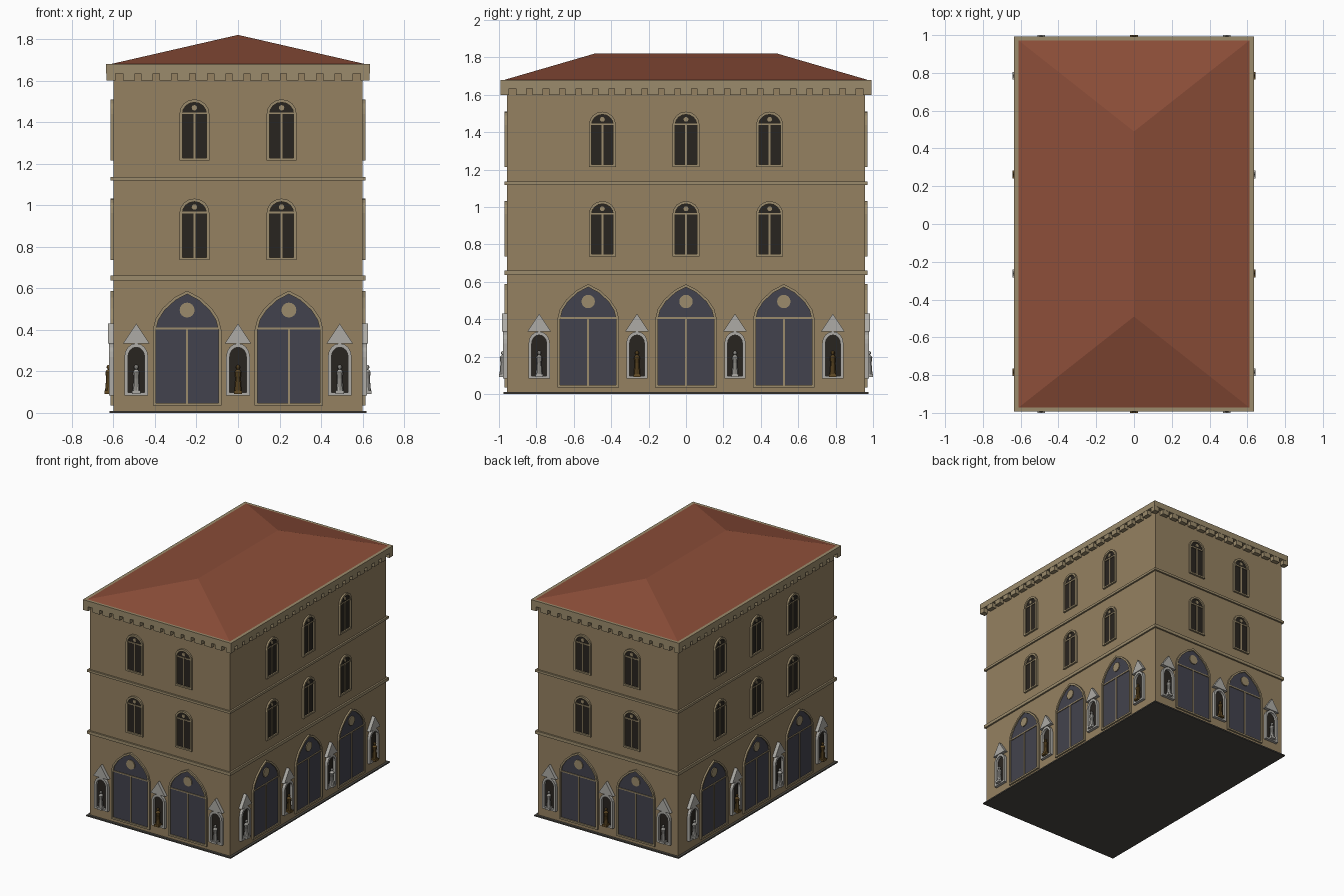
import bpy, bmesh, math
from mathutils import Matrix, Vector

if "Cube" in bpy.data.objects:
    bpy.data.objects.remove(bpy.data.objects["Cube"])

HX, HY = 0.60, 0.957          # wall half sizes
COL = dict(stone=(0.30, 0.22, 0.12), trim=(0.33, 0.26, 0.15), roof=(0.26, 0.075, 0.04),
           glass=(0.022, 0.018, 0.014), door=(0.055, 0.055, 0.075), marble=(0.42, 0.41, 0.38),
           bronze=(0.13, 0.075, 0.02), base=(0.07, 0.065, 0.055))
mats, parts = {}, {}
for k, c in COL.items():
    mats[k] = bpy.data.materials.new(k)
    mats[k].diffuse_color = (*c, 1)


def part(name, mat):
    if name not in parts:
        parts[name] = (bmesh.new(), mat)
    return parts[name][0]


def box(name, mat, lo, hi, M=Matrix()):
    lo, hi = Vector(lo), Vector(hi)
    S = Matrix.Translation((lo + hi) / 2) @ Matrix.Diagonal((*(hi - lo), 1))
    bmesh.ops.create_cube(part(name, mat), size=1, matrix=M @ S)


def prism(name, mat, M, pts, d0, d1):
    """Solid from an outline on the wall, from depth d0 out to d1."""
    bm = part(name, mat)
    a = [bm.verts.new(M @ Vector((x, -d0, z))) for x, z in pts]
    b = [bm.verts.new(M @ Vector((x, -d1, z))) for x, z in pts]
    bm.faces.new(a), bm.faces.new(b)
    for i in range(len(pts)):
        j = (i + 1) % len(pts)
        bm.faces.new((a[i], a[j], b[j], b[i]))


def ring(name, mat, M, outer, inner, d0, d1):
    """Frame between two matching outlines."""
    bm = part(name, mat)
    loops = [[bm.verts.new(M @ Vector((x, -d, z))) for x, z in p]
             for p, d in ((outer, d0), (outer, d1), (inner, d1), (inner, d0))]
    n = len(outer)
    for k in range(4):
        A, B = loops[k], loops[(k + 1) % 4]
        for i in range(n):
            j = (i + 1) % n
            bm.faces.new((A[i], A[j], B[j], B[i]))


ROUND = [(math.cos(i * math.pi / 8), math.sin(i * math.pi / 8)) for i in range(5)]
POINTED = [(1, 0), (0.92, 0.28), (0.72, 0.55), (0.37, 0.83), (0, 1)]


def arch(u, hw, z0, zs, zt, shape):
    """Arched outline: half width, bottom, springing, top."""
    r = [(hw * a, zs + (zt - zs) * b) for a, b in shape]
    half = [(hw, z0)] + r
    return [(u + x, z) for x, z in half] + [(u - x, z) for x, z in reversed(half[:-1])]


def disc(name, mat, M, u, z, r, d0, d1, n=12):
    prism(name, mat, M, [(u + r * math.cos(i * math.tau / n), z + r * math.sin(i * math.tau / n))
                         for i in range(n)], d0, d1)


def window(M, u, z):
    ring("window_frames", "trim", M, arch(u, 0.072, z, z + 0.225, z + 0.295, ROUND),
         arch(u, 0.058, z + 0.012, z + 0.225, z + 0.280, ROUND), -0.01, 0.014)
    prism("window_glass", "glass", M, arch(u, 0.06, z + 0.01, z + 0.225, z + 0.283, ROUND), -0.01, 0.003)
    box("window_bars", "trim", (u - 0.005, -0.009, z + 0.01), (u + 0.005, 0, z + 0.228), M)
    box("window_bars", "trim", (u - 0.058, -0.009, z + 0.224), (u + 0.058, 0, z + 0.232), M)
    disc("window_bars", "trim", M, u, z + 0.254, 0.013, 0, 0.009)


def door(M, u):
    ring("door_frames", "trim", M, arch(u, 0.165, 0.035, 0.40, 0.588, POINTED),
         arch(u, 0.150, 0.048, 0.40, 0.572, POINTED), -0.01, 0.013)
    prism("doors", "door", M, arch(u, 0.152, 0.046, 0.40, 0.575, POINTED), -0.01, 0.004)
    box("door_bars", "trim", (u - 0.005, -0.01, 0.046), (u + 0.005, 0, 0.405), M)
    box("door_bars", "trim", (u - 0.152, -0.01, 0.402), (u + 0.152, 0, 0.411), M)
    disc("door_bars", "trim", M, u, 0.495, 0.036, 0, 0.011, 16)


def niche(M, u, metal):
    ring("niche_frames", "marble", M, arch(u, 0.057, 0.083, 0.27, 0.335, ROUND),
         arch(u, 0.040, 0.098, 0.27, 0.316, ROUND), -0.01, 0.022)
    prism("niche_backs", "glass", M, arch(u, 0.042, 0.096, 0.27, 0.318, ROUND), -0.01, 0.003)
    prism("niche_gables", "marble", M, [(u - 0.063, 0.335), (u + 0.063, 0.335), (u, 0.43)], -0.01, 0.026)
    # statue: plinth, draped body, shoulders and head
    mat = "bronze" if metal else "marble"
    name = mat + "_statues"
    box(name, mat, (u - 0.02, -0.043, 0.092), (u + 0.02, 0, 0.108), M)
    bm = part(name, mat)
    for r1, r2, z0, z1 in ((0.018, 0.013, 0.108, 0.165), (0.013, 0.017, 0.165, 0.198), (0.017, 0.006, 0.198, 0.21)):
        bmesh.ops.create_cone(bm, cap_ends=True, segments=10, radius1=r1, radius2=r2, depth=z1 - z0,
                              matrix=M @ Matrix.Translation((u, -0.022, (z0 + z1) / 2)))
    bmesh.ops.create_uvsphere(bm, u_segments=8, v_segments=6, radius=0.011,
                              matrix=M @ Matrix.Translation((u, -0.022, 0.22)))


def slab(name, mat, over, z0, z1):
    box(name, mat, (-HX - over, -HY - over, z0), (HX + over, HY + over, z1))


# main body, plinth, string courses and cornice
slab("walls", "stone", 0, 0.005, 1.64)
slab("plinth", "base", 0.018, 0, 0.010)
slab("lower_course", "trim", 0.013, 0.638, 0.662)
slab("upper_course", "trim", 0.013, 1.118, 1.136)
slab("cornice", "trim", 0.035, 1.635, 1.68)

# hipped roof
bm = part("roof", "roof")
rx, ry = 0.615, 0.975
b = [bm.verts.new((x, y, 1.679)) for x, y in ((-rx, -ry), (rx, -ry), (rx, ry), (-rx, ry))]
f, k = bm.verts.new((0, -0.49, 1.82)), bm.verts.new((0, 0.49, 1.82))
for face in (b, (b[0], b[1], f), (b[1], b[2], k, f), (b[2], b[3], k), (b[3], b[0], f, k)):
    bm.faces.new(face)

# four facades; each is drawn facing -y, then turned into place
for turn in range(4):
    side = turn % 2
    dist, half = (HX, HY) if side else (HY, HX)
    M = Matrix.Rotation(turn * math.pi / 2, 4, 'Z') @ Matrix.Translation((0, -dist, 0))
    for u in ((-0.447, 0, 0.447) if side else (-0.21, 0.21)):
        window(M, u, 1.215)
        window(M, u, 0.737)
    for u in ((-0.523, 0, 0.523) if side else (-0.245, 0.245)):
        door(M, u)
    for i, u in enumerate((-0.785, -0.262, 0.262, 0.785) if side else (-0.49, 0, 0.49)):
        niche(M, u, i % 2 == 1)
    # dentils under the cornice
    n = 22 if side else 14
    step = 2 * (half + 0.012) / n
    for i in range(n + 1):
        u = -half - 0.012 + i * step
        w = 0.0215 if i in (0, n) else 0.029
        box("dentils", "trim", (u - w, -0.033, 1.60), (u + w, 0.005, 1.638), M)

# turn every collected part into an object
for name, (bm, mat) in parts.items():
    bmesh.ops.recalc_face_normals(bm, faces=bm.faces)
    me = bpy.data.meshes.new(name)
    bm.to_mesh(me)
    bm.free()
    me.materials.append(mats[mat])
    bpy.context.collection.objects.link(bpy.data.objects.new(name, me))

for m in bpy.data.materials:
    if m.users and not m.is_grease_pencil:
        m.use_nodes = True
        m.node_tree.nodes["Principled BSDF"].inputs["Base Color"].default_value = m.diffuse_color
